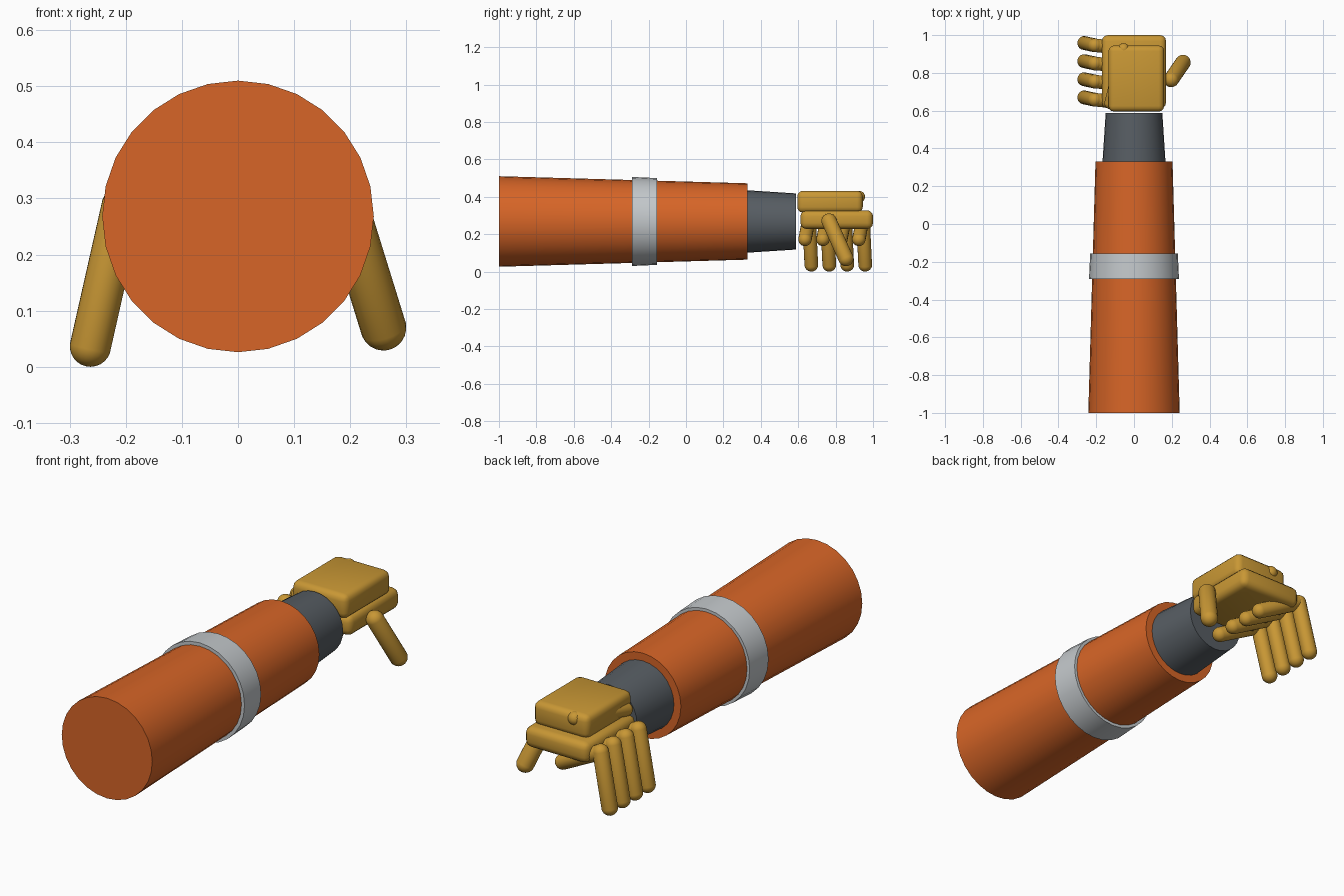
import bpy, bmesh, math
from mathutils import Vector, Matrix

if "Cube" in bpy.data.objects:
    bpy.data.objects.remove(bpy.data.objects["Cube"])


def material(name, rgb):
    m = bpy.data.materials.new(name)
    m.diffuse_color = (*rgb, 1)
    m.use_nodes = True
    m.node_tree.nodes["Principled BSDF"].inputs["Base Color"].default_value = m.diffuse_color
    return m


ORANGE = material("orange", (0.68, 0.13, 0.02))
GOLD = material("gold", (0.58, 0.31, 0.035))
DARK = material("dark_grey", (0.095, 0.11, 0.125))
SILVER = material("silver", (0.55, 0.58, 0.60))
AXIS_Z = 0.268


def finish(name, bm, mat):
    bmesh.ops.recalc_face_normals(bm, faces=bm.faces)
    me = bpy.data.meshes.new(name)
    bm.to_mesh(me)
    bm.free()
    ob = bpy.data.objects.new(name, me)
    bpy.context.collection.objects.link(ob)
    me.materials.append(mat)
    bpy.ops.object.select_all(action='DESELECT')
    ob.select_set(True)
    bpy.context.view_layer.objects.active = ob
    bpy.ops.object.shade_smooth_by_angle(angle=math.radians(35))
    return ob


def tube(name, y0, y1, r0, r1, mat, z=AXIS_Z):
    """Capped, tapered cylinder running along y."""
    bm = bmesh.new()
    bmesh.ops.create_cone(bm, cap_ends=True, segments=28, radius1=r0, radius2=r1, depth=y1 - y0)
    bm.transform(Matrix.Translation((0, (y0 + y1) / 2, z)) @ Matrix.Rotation(-math.pi / 2, 4, 'X'))
    return finish(name, bm, mat)


def slab(name, lo, hi, bevel, mat):
    """Box with rounded edges, given by opposite corners."""
    lo, hi = Vector(lo), Vector(hi)
    bm = bmesh.new()
    bmesh.ops.create_cube(bm, size=1)
    bm.transform(Matrix.Translation((lo + hi) / 2) @ Matrix.Diagonal((*(hi - lo), 1)))
    bmesh.ops.bevel(bm, geom=bm.edges[:], offset=bevel, segments=3, profile=0.5, affect='EDGES')
    return finish(name, bm, mat)


def capsule(name, a, b, r, mat):
    """Round-ended rod between two points."""
    a, b = Vector(a), Vector(b)
    length = (b - a).length
    bm = bmesh.new()
    bmesh.ops.create_uvsphere(bm, u_segments=20, v_segments=13, radius=r)
    for v in bm.verts:
        v.co.z += length / 2 if v.co.z > 0 else -length / 2
    turn = Vector((0, 0, 1)).rotation_difference(b - a).to_matrix().to_4x4()
    bm.transform(Matrix.Translation((a + b) / 2) @ turn)
    return finish(name, bm, mat)


# Arm
tube("sleeve", -1.0, 0.33, 0.242, 0.204, ORANGE)
tube("sleeve_band", -0.29, -0.155, 0.238, 0.232, SILVER)
tube("wrist", 0.31, 0.588, 0.168, 0.150, DARK)

# Hand body
slab("palm", (-0.17, 0.612, 0.228), (0.17, 1.0, 0.328), 0.032, GOLD)
slab("hand_back", (-0.135, 0.595, 0.315), (0.16, 0.945, 0.432), 0.03, GOLD)
capsule("knuckle_bar", (-0.055, 0.925, 0.40), (-0.125, 0.64, 0.352), 0.032, GOLD)

# Fingers: inner joint folded beneath the palm, outer joint hanging at the side
for i in range(4):
    y = 0.658 + 0.096 * i
    knuckle = (-0.207, y, 0.285)
    capsule(f"finger_inner_{i + 1}", knuckle, (0.01, y - 0.022, 0.172), 0.036, GOLD)
    capsule(f"finger_outer_{i + 1}", knuckle, (-0.263, y + 0.012, 0.037), 0.037, GOLD)

# Thumb
capsule("thumb", (0.197, 0.765, 0.27), (0.259, 0.855, 0.07), 0.041, GOLD)
